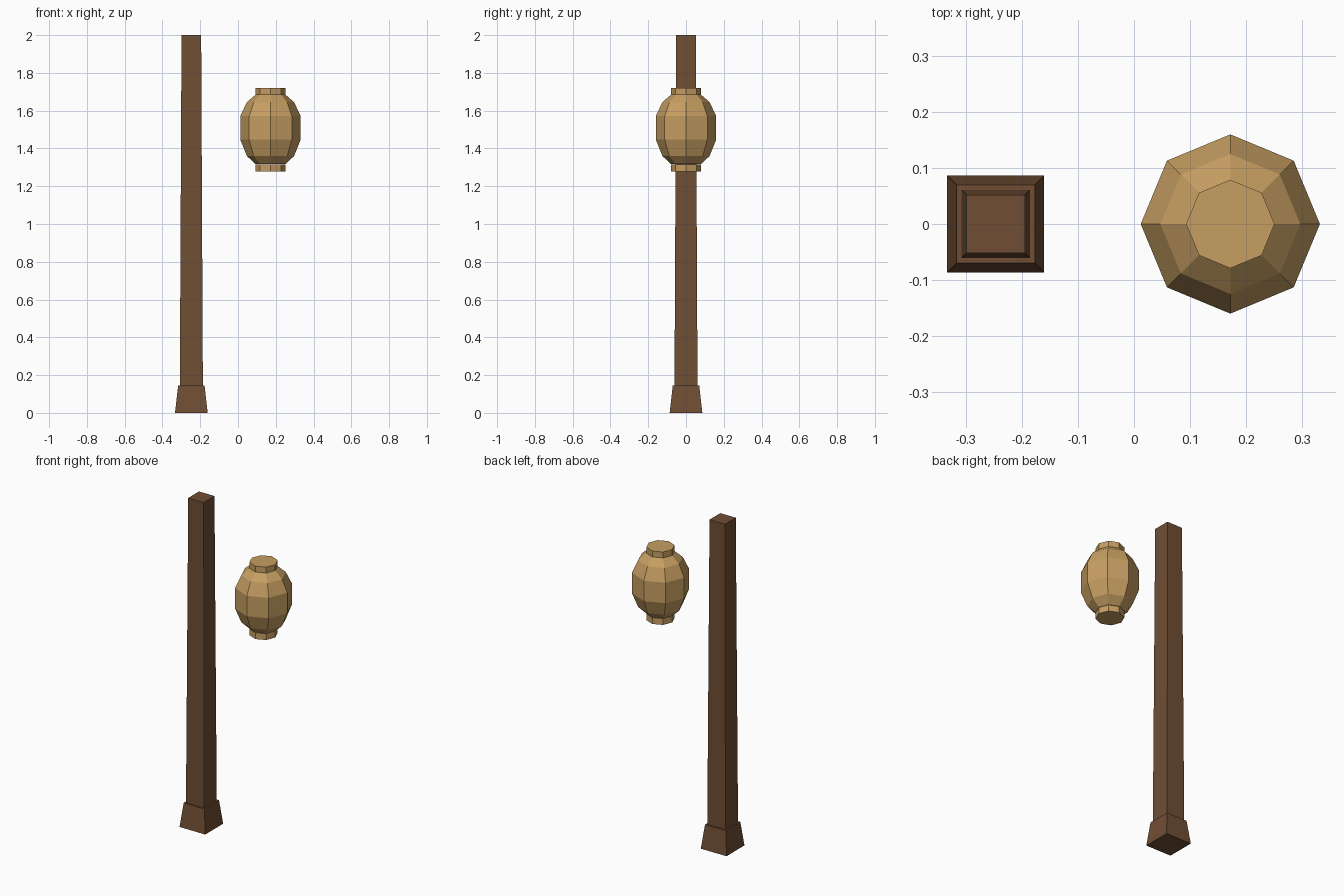
import bpy, bmesh
from math import pi, cos, sin

cube = bpy.data.objects.get("Cube")
if cube:
    bpy.data.objects.remove(cube, do_unlink=True)


def make_material(name, color):
    mat = bpy.data.materials.new(name)
    mat.use_nodes = True
    mat.diffuse_color = color
    mat.node_tree.nodes["Principled BSDF"].inputs["Base Color"].default_value = color
    return mat


def turned(name, profile, sides, x, turn, mat):
    """Closed flat-shaded solid from (corner radius, height) rings."""
    bm = bmesh.new()
    rings = []
    for r, z in profile:
        angles = [turn + 2 * pi * i / sides for i in range(sides)]
        rings.append([bm.verts.new((r * cos(a), r * sin(a), z)) for a in angles])
    for low, high in zip(rings, rings[1:]):
        for i in range(sides):
            j = (i + 1) % sides
            bm.faces.new((low[i], low[j], high[j], high[i]))
    bm.faces.new(rings[0][::-1])
    bm.faces.new(rings[-1])
    mesh = bpy.data.meshes.new(name)
    bm.to_mesh(mesh)
    bm.free()
    mesh.materials.append(mat)
    obj = bpy.data.objects.new(name, mesh)
    obj.location.x = x
    bpy.context.collection.objects.link(obj)
    return obj


wood = make_material("dark wood", (0.162, 0.076, 0.034, 1))
paper = make_material("warm paper", (0.565, 0.342, 0.122, 1))

# Square tapered post and its flared foot (half widths to corner radii)
POST_X, LAMP_X = -0.247, 0.172
DIAG = 2 ** 0.5
turned("post", [(0.061 * DIAG, 0), (0.061 * DIAG, 0.145), (0.052 * DIAG, 2)],
       4, POST_X, pi / 4, wood)
turned("post_foot", [(0.0865 * DIAG, 0), (0.070 * DIAG, 0.145)],
       4, POST_X, pi / 4, wood)

# Eight-sided lantern with a collar at each end
turned("lantern_body",
       [(0.079, 1.317), (0.125, 1.36), (0.16, 1.447),
        (0.16, 1.571), (0.125, 1.645), (0.079, 1.685)],
       8, LAMP_X, 0, paper)
for name, z in (("lower_collar", 1.277), ("upper_collar", 1.683)):
    turned(name, [(0.079, z), (0.079, z + 0.038)], 8, LAMP_X, 0, paper)
